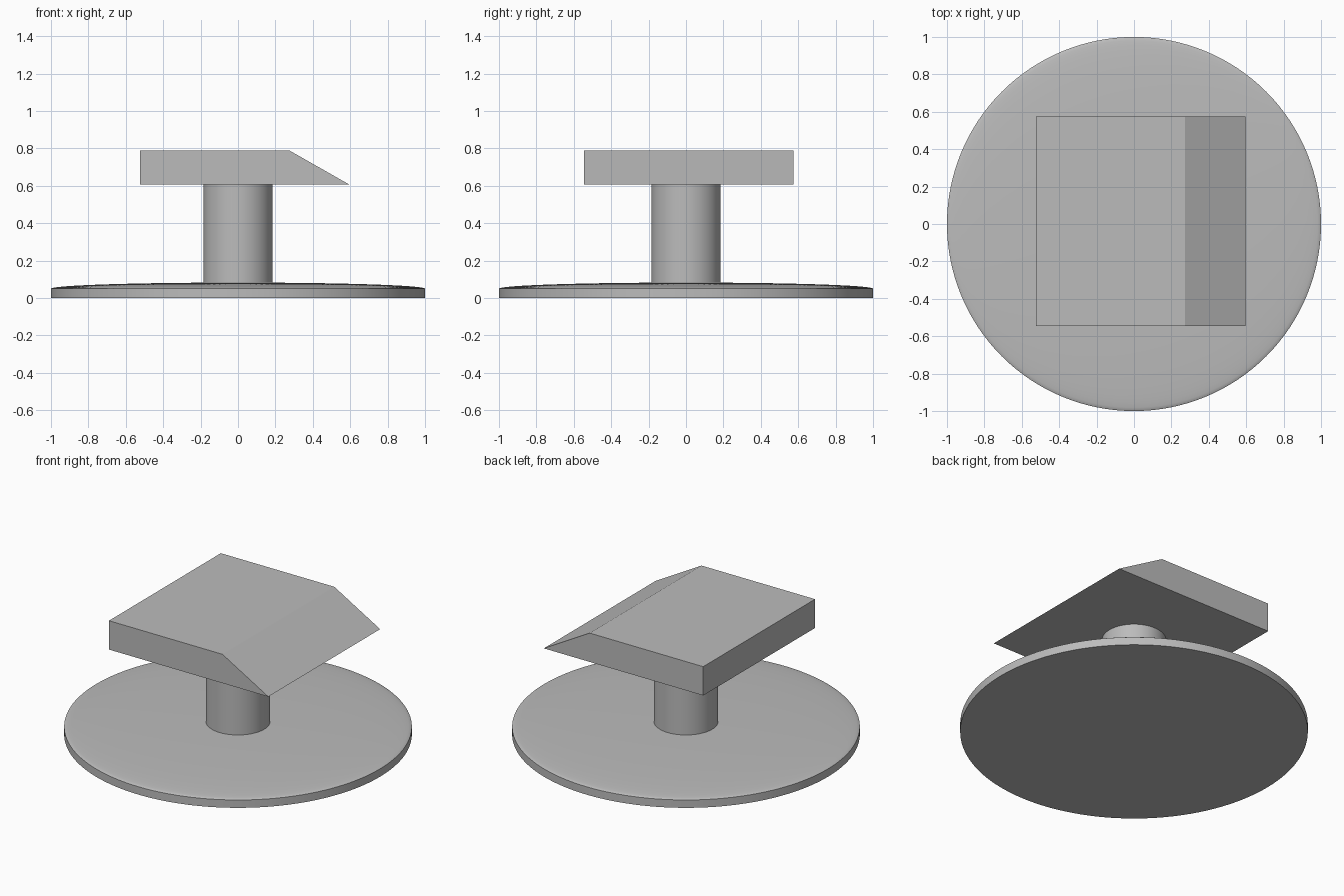
import bpy, bmesh, math

if "Cube" in bpy.data.objects:
    bpy.data.objects.remove(bpy.data.objects["Cube"])

grey = bpy.data.materials.new("plain grey")
grey.diffuse_color = (0.5, 0.5, 0.5, 1)
grey.use_nodes = True
grey.node_tree.nodes["Principled BSDF"].inputs["Base Color"].default_value = grey.diffuse_color


def finish(name, bm, smooth=False):
    bmesh.ops.recalc_face_normals(bm, faces=bm.faces)
    mesh = bpy.data.meshes.new(name)
    bm.to_mesh(mesh)
    bm.free()
    mesh.materials.append(grey)
    obj = bpy.data.objects.new(name, mesh)
    bpy.context.collection.objects.link(obj)
    if smooth:
        bpy.ops.object.select_all(action='DESELECT')
        obj.select_set(True)
        bpy.context.view_layer.objects.active = obj
        bpy.ops.object.shade_smooth_by_angle(angle=math.radians(35))
    return obj


def lathe(name, profile, sides=128):
    bm = bmesh.new()
    verts = [bm.verts.new((r, 0, z)) for r, z in profile]
    edges = [bm.edges.new(p) for p in zip(verts, verts[1:])]
    bmesh.ops.spin(bm, geom=verts + edges, cent=(0, 0, 0), axis=(0, 0, 1),
                   angle=math.tau, steps=sides)
    bmesh.ops.remove_doubles(bm, verts=bm.verts, dist=1e-5)
    return finish(name, bm, True)


# Round base: flat underside, short rim, gently crowned top
crown = [(math.cos(a), 0.05 + 0.033 * math.sin(a))
         for a in (math.pi / 2 * i / 16 for i in range(16))]
lathe("base_disc", [(0, 0), (1, 0)] + crown + [(0, 0.083)])

# Central stem
lathe("stem", [(0, 0.04), (0.185, 0.04), (0.185, 0.608), (0, 0.608)], 64)

# Square head with one sloped side, extruded along y
bm = bmesh.new()
outline = [(-0.524, 0.607), (0.595, 0.607), (0.273, 0.79), (-0.524, 0.79)]
face = bm.faces.new([bm.verts.new((x, -0.546, z)) for x, z in outline])
ext = bmesh.ops.extrude_face_region(bm, geom=[face], use_keep_orig=True)
bmesh.ops.translate(bm, vec=(0, 1.122, 0),
                    verts=[g for g in ext["geom"] if isinstance(g, bmesh.types.BMVert)])
finish("wedge_head", bm)
